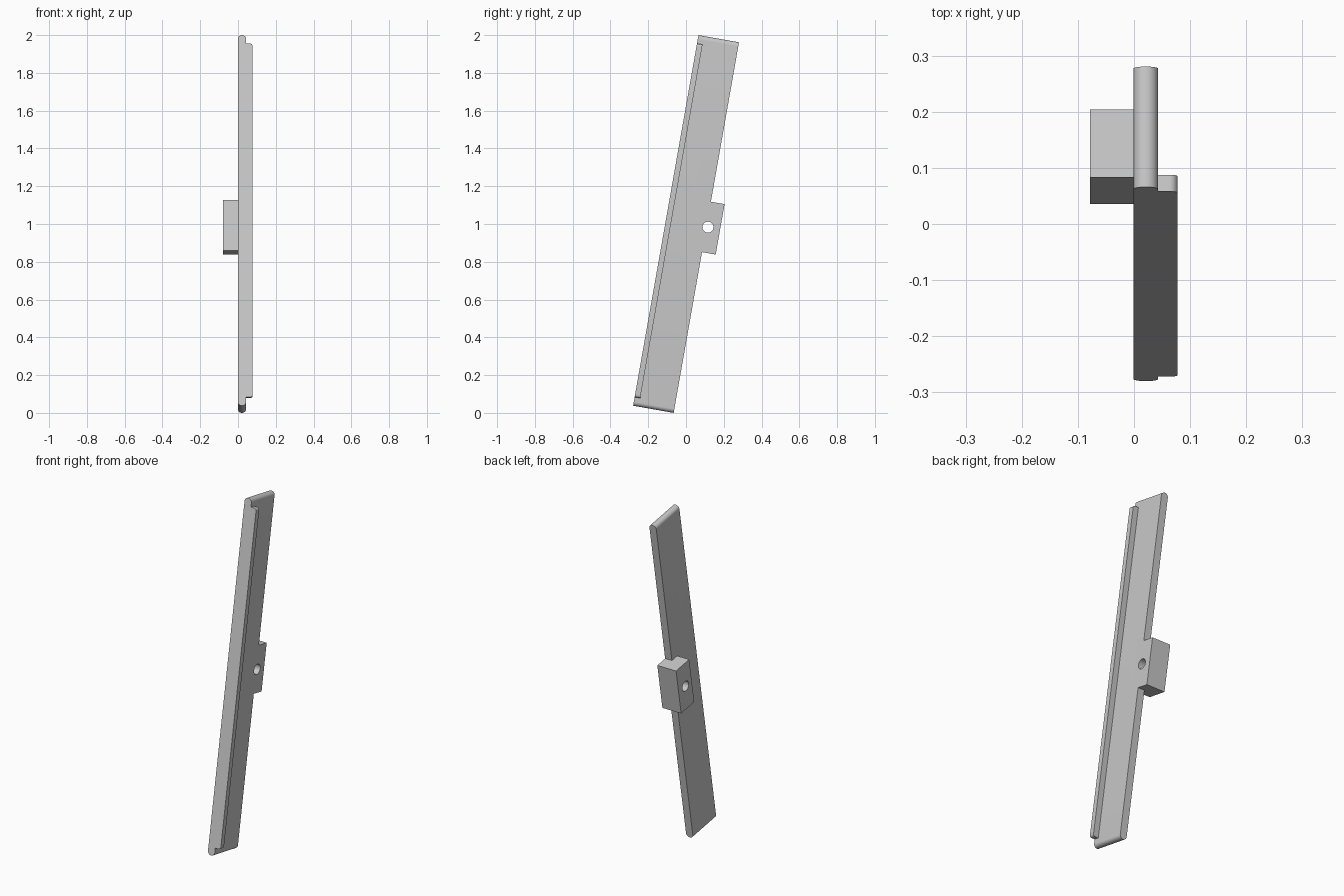
import bpy, bmesh
from math import sin, cos, pi, radians
from mathutils import Matrix

cube = bpy.data.objects.get("Cube")
if cube:
    bpy.data.objects.remove(cube, do_unlink=True)

grey = bpy.data.materials.new("plain grey")
grey.use_nodes = True
colour = (0.58, 0.58, 0.58, 1)
grey.diffuse_color = colour
grey.node_tree.nodes["Principled BSDF"].inputs["Base Color"].default_value = colour

# Everything is laid out upright, then leaned back about the lower front edge
LEAN = Matrix.Translation((0, -0.28, 0.038)) @ Matrix.Rotation(radians(-10), 4, "X")


def make_object(name, bm):
    bmesh.ops.recalc_face_normals(bm, faces=bm.faces)
    mesh = bpy.data.meshes.new(name)
    bm.to_mesh(mesh)
    bm.free()
    mesh.materials.append(grey)
    obj = bpy.data.objects.new(name, mesh)
    bpy.context.collection.objects.link(obj)
    obj.matrix_world = LEAN
    return obj


def bar(name, x, y, z, r_left=0, r_right=0, steps=10):
    """Upright bar whose end corners are rounded in the x-z profile."""
    corners = [(x[1], z[1], -1, -1, r_right, 0), (x[0], z[1], 1, -1, r_left, 1),
               (x[0], z[0], 1, 1, r_left, 2), (x[1], z[0], -1, 1, r_right, 3)]
    points = []
    for cx, cz, sx, sz, r, quarter in corners:
        for i in range(steps + 1 if r else 1):
            a = (quarter + i / steps) * pi / 2
            if r:
                points.append((cx + sx * r + r * cos(a), cz + sz * r + r * sin(a)))
            else:
                points.append((cx, cz))
    bm = bmesh.new()
    face = bm.faces.new([bm.verts.new((px, y[0], pz)) for px, pz in points])
    extruded = bmesh.ops.extrude_face_region(bm, geom=[face])["geom"]
    moved = [v for v in extruded if isinstance(v, bmesh.types.BMVert)]
    bmesh.ops.translate(bm, verts=moved, vec=(0, y[1] - y[0], 0))
    bmesh.ops.remove_doubles(bm, verts=bm.verts, dist=1e-5)
    return make_object(name, bm)


def select_only(obj):
    bpy.ops.object.select_all(action="DESELECT")
    obj.select_set(True)
    bpy.context.view_layer.objects.active = obj


def combine(target, tool, operation):
    tool.hide_render = True
    mod = target.modifiers.new(operation.lower(), "BOOLEAN")
    mod.operation, mod.object, mod.solver = operation, tool, "EXACT"
    select_only(target)
    bpy.ops.object.modifier_apply(modifier=mod.name)
    bpy.data.objects.remove(tool, do_unlink=True)


# Long plate with fully rounded ends
plate = bar("plate", (-0.001, 0.043), (0, 0.218), (0, 1.992), 0.0215, 0.0215)

# Mounting block, flush with the plate on one side
block = bar("mounting_block", (-0.0785, 0.043), (0.1685, 0.2915), (0.864, 1.135))
combine(plate, block, "UNION")

# Pivot hole through the block and plate
bm = bmesh.new()
bmesh.ops.create_cone(bm, cap_ends=True, segments=40, radius1=0.029, radius2=0.029, depth=0.5,
                      matrix=Matrix.Translation((0, 0.226, 0.9995)) @ Matrix.Rotation(pi / 2, 4, "Y"))
combine(plate, make_object("hole_cutter", bm), "DIFFERENCE")

# Narrow rail along the front edge
rail = bar("front_rail", (0.04, 0.0775), (0, 0.03), (0.046, 1.947), 0, 0.014)

for part in (plate, rail):
    select_only(part)
    bpy.ops.object.shade_smooth_by_angle(angle=radians(30))
